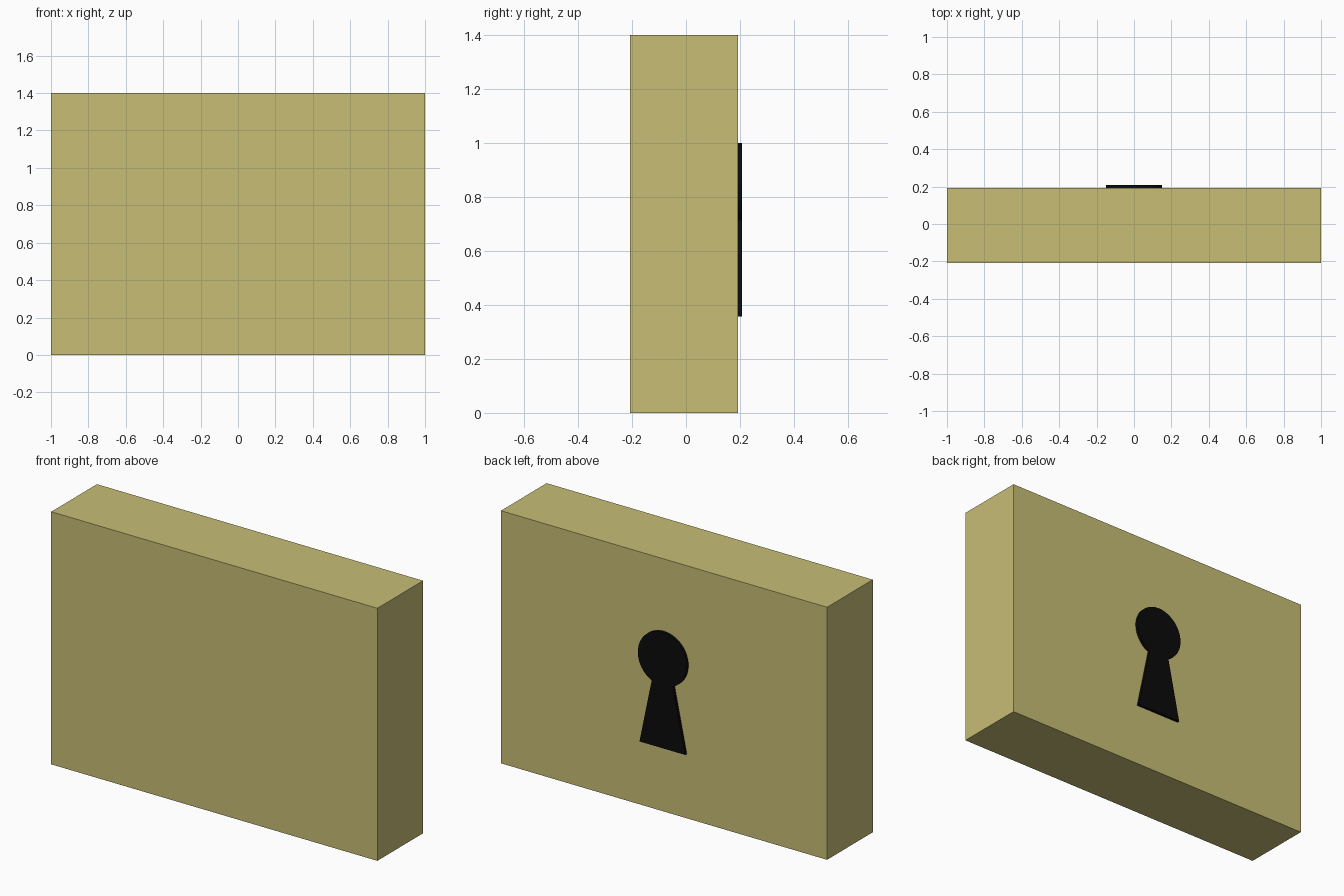
import bpy, bmesh, math

if "Cube" in bpy.data.objects:
    bpy.data.objects.remove(bpy.data.objects["Cube"])

FRONT, BACK, OUT = -0.2075, 0.1925, 0.2075   # body front, body back, keyhole face


def material(name, color):
    m = bpy.data.materials.new(name)
    m.diffuse_color = (*color, 1)
    m.use_nodes = True
    m.node_tree.nodes["Principled BSDF"].inputs["Base Color"].default_value = m.diffuse_color
    return m


def extrude_profile(name, points, y0, y1, mat):
    """Solid from an (x, z) outline extruded along y."""
    bm = bmesh.new()
    face = bm.faces.new([bm.verts.new((x, y0, z)) for x, z in points])
    moved = bmesh.ops.extrude_face_region(bm, geom=[face])["geom"]
    verts = [v for v in moved if isinstance(v, bmesh.types.BMVert)]
    bmesh.ops.translate(bm, verts=verts, vec=(0, y1 - y0, 0))
    bmesh.ops.recalc_face_normals(bm, faces=bm.faces)
    mesh = bpy.data.meshes.new(name)
    bm.to_mesh(mesh)
    bm.free()
    mesh.materials.append(mat)
    obj = bpy.data.objects.new(name, mesh)
    bpy.context.collection.objects.link(obj)
    return obj


brass = material("brass", (0.58, 0.51, 0.18))
black = material("black", (0.003, 0.003, 0.003))

# Lock body block
extrude_profile("lock_body", [(-1, 0), (1, 0), (1, 1.4), (-1, 1.4)], FRONT, BACK, brass)

# Keyhole: round head running into a flared slot
radius, centre, neck = 0.15, 0.85, 0.065
gap = math.asin(neck / radius)
steps = 40
outline = [(-0.14, 0.357), (0.14, 0.357)]
for i in range(steps + 1):
    a = -math.pi / 2 + gap + (2 * math.pi - 2 * gap) * i / steps
    outline.append((radius * math.cos(a), centre + radius * math.sin(a)))
extrude_profile("keyhole", outline, BACK, OUT, black)
